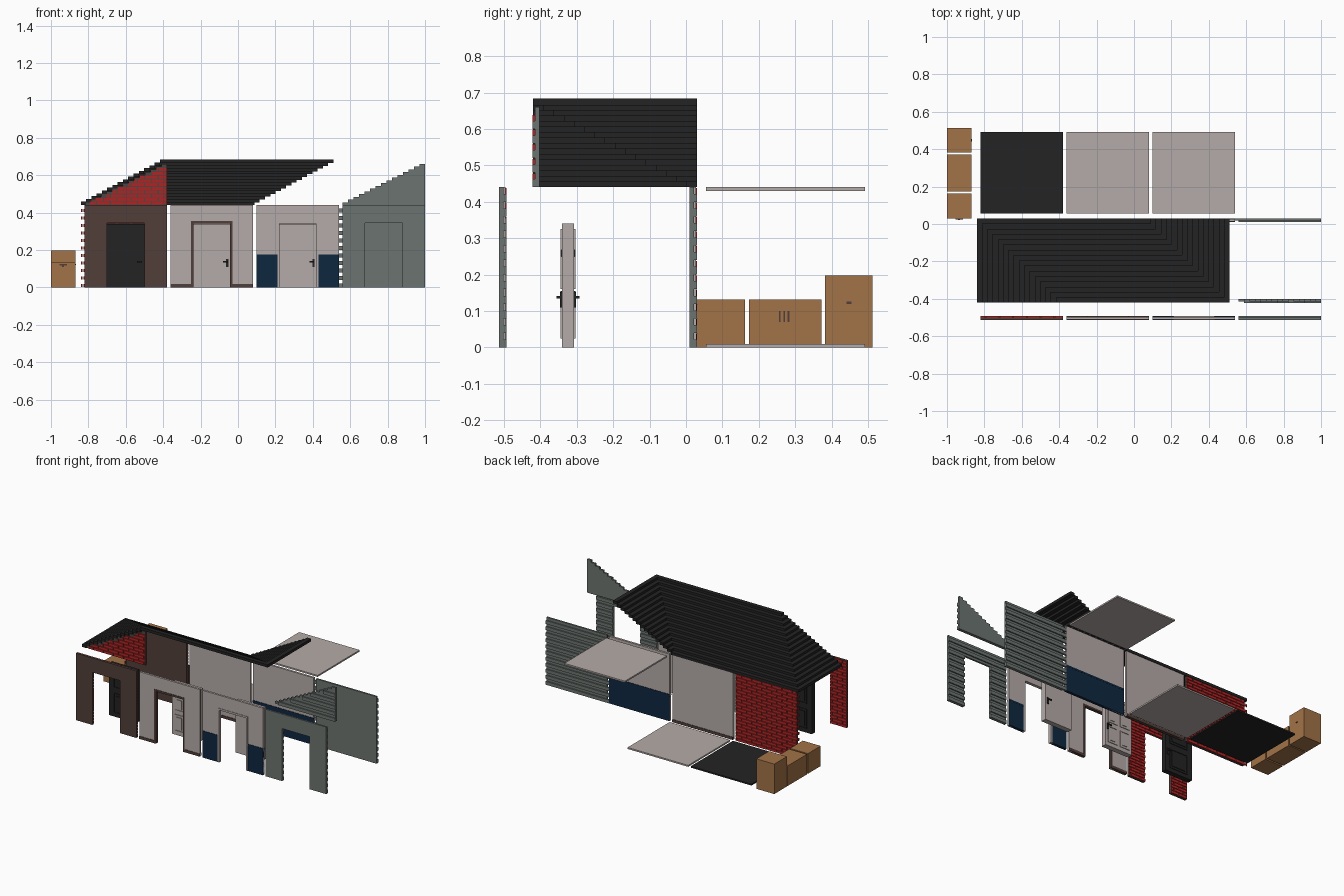
import bpy, bmesh, math
from mathutils import Vector

cube = bpy.data.objects.get("Cube")
if cube:
    bpy.data.objects.remove(cube, do_unlink=True)


def material(name, hex_code):
    c = [int(hex_code[i:i + 2], 16) / 255 for i in (0, 2, 4)]
    c = [v / 12.92 if v <= 0.04045 else ((v + 0.055) / 1.055) ** 2.4 for v in c]
    m = bpy.data.materials.new(name)
    m.use_nodes = True
    m.diffuse_color = (*c, 1)
    m.node_tree.nodes["Principled BSDF"].inputs["Base Color"].default_value = (*c, 1)
    return m


BLACK = material("roof black", "232323")
BROWN = material("dark brown", "523F3A")
PLASTER = material("warm plaster", "B5ABA8")
GREY = material("siding grey", "6C7470")
NAVY = material("navy", "0E2740")
RED = material("brick red", "B02424")
MORTAR = material("mortar grey", "4C4644")
WOOD = material("wood", "A27347")


def finish(name, bm, *mats):
    bmesh.ops.recalc_face_normals(bm, faces=bm.faces[:])
    me = bpy.data.meshes.new(name)
    bm.to_mesh(me)
    bm.free()
    for m in mats:
        me.materials.append(m)
    ob = bpy.data.objects.new(name, me)
    bpy.context.collection.objects.link(ob)
    return ob


def add_prism(bm, pts, direction):
    """Extrude a flat polygon along a direction."""
    f = bm.faces.new([bm.verts.new(p) for p in pts])
    ret = bmesh.ops.extrude_face_region(bm, geom=[f], use_keep_orig=True)
    verts = [v for v in ret["geom"] if isinstance(v, bmesh.types.BMVert)]
    bmesh.ops.translate(bm, verts=verts, vec=Vector(direction))


def boxes(name, bounds, mat):
    """One object from boxes given as x0, x1, y0, y1, z0, z1."""
    bm = bmesh.new()
    for x0, x1, y0, y1, z0, z1 in bounds:
        add_prism(bm, [(x0, y0, z0), (x1, y0, z0), (x1, y1, z0), (x0, y1, z0)], (0, 0, z1 - z0))
    return finish(name, bm, mat)


def slab(name, profile, y0, y1, mat, clad_mat=None, clad_dir=1):
    """Upright slab from an xz profile; the clad side may differ in colour."""
    bm = bmesh.new()
    add_prism(bm, [(x, y0, z) for x, z in profile], (0, y1 - y0, 0))
    ob = finish(name, bm, mat, clad_mat or mat)
    for p in ob.data.polygons:
        p.material_index = int(p.normal.y * clad_dir > 0.5)
    return ob


H, DOOR_H, T = 0.44, 0.345, 0.02
STEPS, RUN, RISE = 16, 0.45 / 16, 0.015


def bricks(name, spans, y0, y1, z0, rows, tooth=0.0):
    """Running bond laid in the free spans of each course."""
    out, length = [], 0.44 / 6
    for r in range(rows):
        z = z0 + r * 0.02
        for a, b in spans(z + 0.01):
            if r % 2 == 0 and tooth and a < -0.8:
                a -= tooth
            x = -0.9 - (r % 2) * length / 2
            while x < b:
                l, h = max(x, a), min(x + length - 0.006, b)
                if h - l > 0.006:
                    out.append((l, h, y0, y1, z + 0.002, z + 0.018))
                x += length
    return boxes(name, out, RED)


def planks(name, spans, y0, y1, z0, rows, tooth=0.0):
    out = []
    for r in range(rows):
        z = z0 + r * 0.04
        for a, b in spans(z + 0.015):
            out.append((a - (tooth if a < 0.6 else 0), b, y0, y1, z, z + 0.022))
    return boxes(name, out, GREY)


# Walls: a front row with doorways and a solid back row
for row, y0, door in (("front", -0.513, True), ("back", 0.01, False)):
    y1 = y0 + T
    tooth = 0 if door else 0.02
    for kind, x0 in (("brick", -0.82), ("plain", -0.36), ("wainscot", 0.10), ("siding", 0.56)):
        x1, cx = x0 + 0.44, x0 + 0.22
        name = f"{row}_{kind}_wall"
        if door:
            prof = [(x0, 0), (cx - .1, 0), (cx - .1, DOOR_H), (cx + .1, DOOR_H),
                    (cx + .1, 0), (x1, 0), (x1, H), (x0, H)]
        else:
            prof = [(x0, 0), (x1, 0), (x1, H), (x0, H)]

        def spans(z, inset=0.0):
            if door and z < DOOR_H:
                return [(x0, cx - .1 - inset), (cx + .1 + inset, x1)]
            return [(x0, x1)]

        if kind == "brick":
            slab(name, prof, y0, y1 - 0.006, BROWN, MORTAR)
            bricks(name + "_bricks", spans, y1 - 0.008, y1, 0, 22, tooth)
        elif kind == "siding":
            slab(name, prof, y0, y1 - 0.008, GREY)
            planks(name + "_planks", spans, y1 - 0.012, y1, 0, 11, tooth)
        else:
            slab(name, prof, y0 + 0.003, y1 - 0.003, PLASTER)
            low = spans(0.1, 0.01)
            if kind == "plain":
                boxes(name + "_baseboard", [(a, b, y0, y1, 0, 0.018) for a, b in low], BROWN)
            else:
                boxes(name + "_panels", [(a, b, y0 + .001, y1 - .001, 0, 0.165) for a, b in low], NAVY)
                boxes(name + "_rail", [(a, b, y0, y1, 0.165, 0.176) for a, b in low], NAVY)
            if door:
                # Door casing around the opening
                w = 0.01
                boxes(name + "_casing",
                      [(cx - .1 - w, cx - .1 + .002, y0, y1, 0, DOOR_H + w),
                       (cx + .1 - .002, cx + .1 + w, y0, y1, 0, DOOR_H + w),
                       (cx - .1, cx + .1, y0, y1, DOOR_H - .002, DOOR_H + w)],
                      BROWN if kind == "plain" else PLASTER)


# Stepped gable walls, clad on the front
def gable(name, x0, x1, base, clad, kind):
    prof = [(x1, H), (x0, H)]
    d, n = (x1 - x0) / 15, 15
    for k in range(n):
        z = H + (k + 1) * 0.22 / n
        prof += [(x0 + k * d, z), (x0 + (k + 1) * d, z)]
    slab(name, prof, -0.415, -0.402, base, clad, -1)

    def spans(z):
        return [(x0 + min(n - 1, max(0, math.ceil((z + .01 - H) / 0.22 * n) - 1)) * d, x1)]
    if kind == "brick":
        bricks(name + "_bricks", spans, -0.421, -0.412, H, 10)
    else:
        planks(name + "_planks", spans, -0.422, -0.412, H, 5)


gable("brick_gable", -0.82, -0.38, BROWN, MORTAR, "brick")
gable("siding_gable", 0.56, 1.0, GREY, GREY, "siding")

# Roof: stepped courses that turn at a hip and again at a valley
bm = bmesh.new()
for k in range(STEPS):
    a, b = k * RUN, (k + 1) * RUN
    low = [(-0.84 + a, -0.42), (-0.84 + a, 0.03 - a), (0.06 + a, 0.03 - a), (0.06 + a, 0.03)]
    high = [(-0.84 + b, -0.42), (-0.84 + b, 0.03 - b), (0.06 + b, 0.03 - b), (0.06 + b, 0.03)]
    # the valley arm and hip arm vanish at the first and last courses
    pts = []
    for p in low + high[::-1]:
        if not pts or (Vector(p) - Vector(pts[-1])).length > 1e-5:
            pts.append(p)
    add_prism(bm, [(x, y, H + k * RISE) for x, y in pts], (0, 0, RISE + 0.003))
finish("stepped_roof", bm, BLACK)

# Floor and ceiling panels
for name, x0, z0, mat in (("dark_floor", -0.82, 0, BLACK), ("light_floor", -0.36, 0, PLASTER),
                          ("ceiling_panel", 0.10, 0.43, PLASTER)):
    boxes(name, [(x0, x0 + 0.44, 0.055, 0.492, z0, z0 + 0.01)], mat)


# Doors with raised frames around recessed panels
def door_leaf(name, cx, mat, panels):
    y0, y1 = -0.341, -0.307
    boxes(name, [(cx - .1, cx + .1, y0, y1, 0, 0.34)], mat)
    trim = []
    for px0, px1, pz0, pz1 in panels:
        for f0, f1 in ((y0 - .004, y0), (y1, y1 + .004)):
            a, b, w = cx + px0, cx + px1, 0.006
            trim += [(a, b, f0, f1, pz0, pz0 + w), (a, b, f0, f1, pz1 - w, pz1),
                     (a, a + w, f0, f1, pz0, pz1), (b - w, b, f0, f1, pz0, pz1),
                     (a + .016, b - .016, f0, f1, pz0 + .016, pz1 - .016)]
    if trim:
        boxes(name + "_panels", trim, mat)
    # Lever handles on both faces
    kx = cx + 0.083
    boxes(name + "_handles",
          [(kx - .006, kx + .006, y0 - .005, y1 + .005, 0.11, 0.152),
           (kx - .004, kx + .004, y0 - .012, y1 + .012, 0.134, 0.142),
           (kx - .022, kx + .004, y0 - .014, y0 - .008, 0.134, 0.142),
           (kx - .022, kx + .004, y1 + .008, y1 + .014, 0.134, 0.142)], BLACK)


door_leaf("black_door", -0.60, BLACK, [(-.065, .07, .19, .32), (-.065, .07, .025, .155)])
six = [(a, a + .068, z0, z1) for a in (-.08, .012)
       for z0, z1 in ((.025, .135), (.16, .25), (.268, .325))]
door_leaf("panel_door", -0.14, PLASTER, six)
door_leaf("flat_door", 0.32, PLASTER, [])

# Wooden cabinets with thin seams and pulls
cabinets = (("small_cabinet", 0.03, 0.162, 0.132), ("wide_cabinet", 0.173, 0.372, 0.132),
            ("tall_cabinet", 0.381, 0.512, 0.197))
for name, y0, y1, h in cabinets:
    boxes(name, [(-1.0, -0.87, y0, y1, 0, h)], WOOD)
boxes("drawer_pull", [(-.955, -.915, .025, .031, .118, .124), (-.94, -.93, .022, .031, .108, .118)], BROWN)
boxes("cabinet_slots", [(-.871, -.868, y, y + .005, .07, .1) for y in (.255, .267, .279)], BROWN)
boxes("tall_cabinet_pull", [(-.871, -.866, .44, .455, .12, .126)], BROWN)
